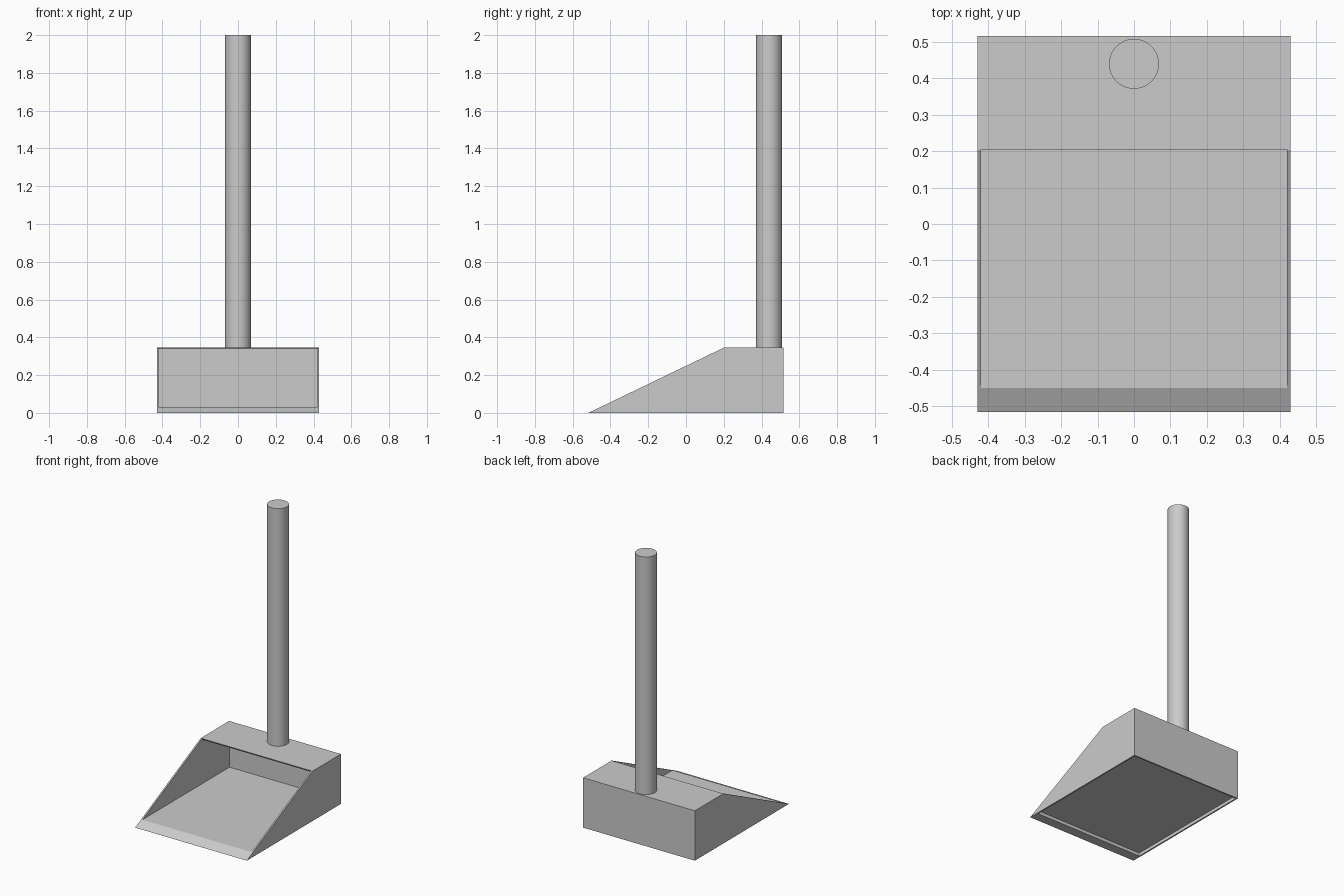
import bpy, bmesh, math

if "Cube" in bpy.data.objects:
    bpy.data.objects.remove(bpy.data.objects["Cube"])


def prism(name, profile, half_width):
    """Extrude a (y, z) profile symmetrically along x."""
    bm = bmesh.new()
    face = bm.faces.new([bm.verts.new((-half_width, y, z)) for y, z in profile])
    new = bmesh.ops.extrude_face_region(bm, geom=[face])["geom"]
    bmesh.ops.translate(bm, vec=(2 * half_width, 0, 0),
                        verts=[v for v in new if isinstance(v, bmesh.types.BMVert)])
    bmesh.ops.recalc_face_normals(bm, faces=bm.faces)
    mesh = bpy.data.meshes.new(name)
    bm.to_mesh(mesh)
    bm.free()
    obj = bpy.data.objects.new(name, mesh)
    bpy.context.collection.objects.link(obj)
    return obj


def cut(target, cutter):
    mod = target.modifiers.new("cut", "BOOLEAN")
    mod.operation = "DIFFERENCE"
    mod.solver = "EXACT"
    mod.object = cutter
    bpy.context.view_layer.objects.active = target
    bpy.ops.object.modifier_apply(modifier=mod.name)
    bpy.data.objects.remove(cutter)


W, D, H, T = 0.43, 0.517, 0.347, 0.01   # half width, half depth, height, wall
FLOOR = 0.032

# Pan body: wedge with a flat hood at the back
pan = prism("dustpan_body", [(-D, 0), (D, 0), (D, H), (0.204, H)], W)

# Inner cavity, open along the sloping front
cut(pan, prism("cavity_cutter", [
    (-0.7, FLOOR), (D - T, FLOOR), (D - T, H - T),
    (0.209, H - T), (0.203, H + 0.003), (0.15, 0.5), (-0.7, 0.5)], W - T))

# Shallow recess under the floor
cut(pan, prism("recess_cutter", [
    (-0.449, -0.1), (D - T, -0.1), (D - T, 0.022), (-0.449, 0.022)], W - T))

# Upright round handle
bottom, top = H - T, 2.0
bpy.ops.mesh.primitive_cylinder_add(vertices=48, radius=0.0685, depth=top - bottom,
                                    location=(0, 0.44, (top + bottom) / 2))
handle = bpy.context.object
handle.name = "handle"
bpy.ops.object.shade_smooth_by_angle(angle=math.radians(30))
